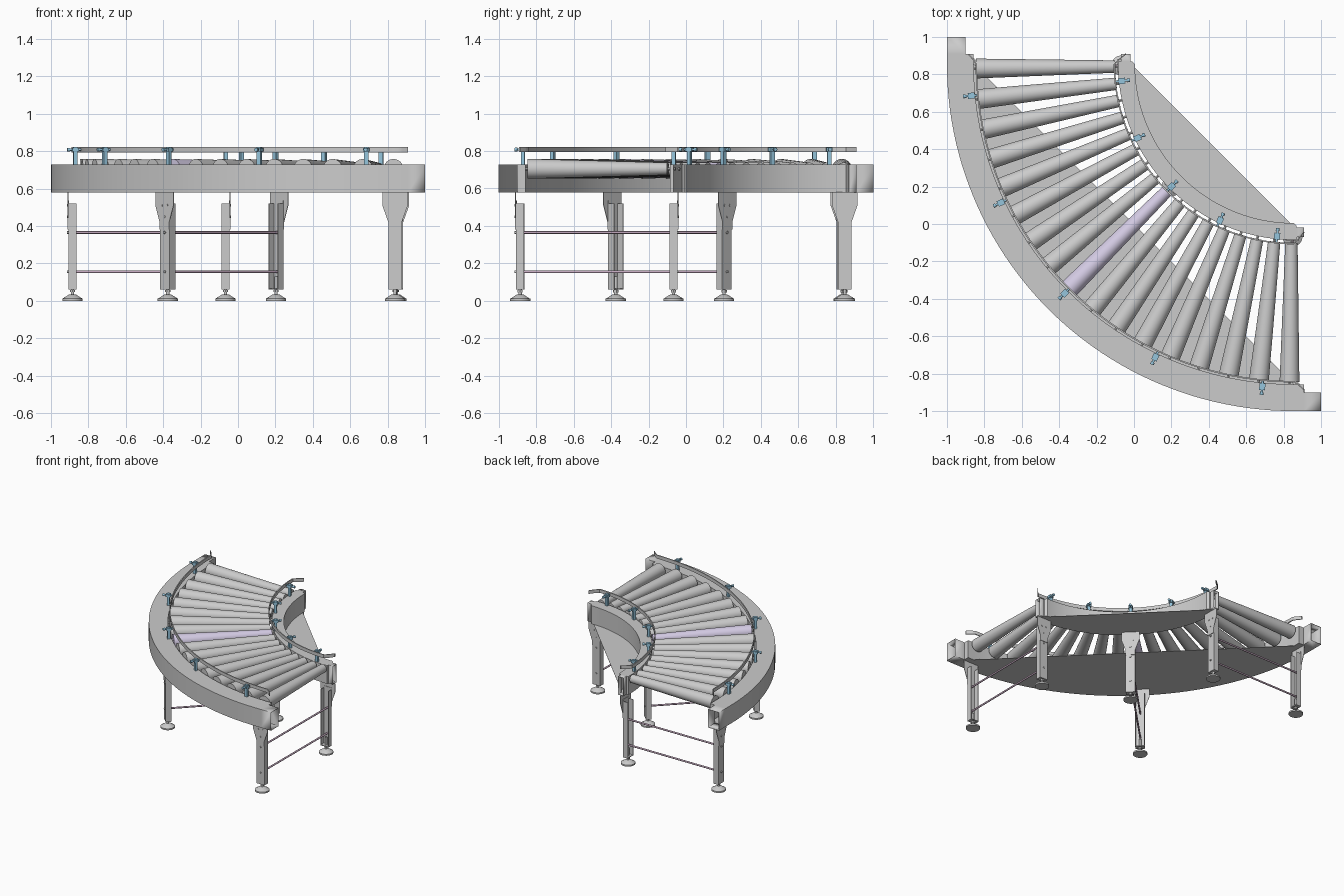
import bpy, bmesh, math
from mathutils import Matrix, Vector

if "Cube" in bpy.data.objects:
    bpy.data.objects.remove(bpy.data.objects["Cube"])

C = 0.855                      # centre of the bend (x = y = C)
Z0, Z1 = 0.578, 0.728          # frame bottom and top


def material(name, rgb):
    m = bpy.data.materials.new(name)
    m.diffuse_color = (*rgb, 1)
    m.use_nodes = True
    m.node_tree.nodes["Principled BSDF"].inputs["Base Color"].default_value = m.diffuse_color
    return m


BLUE = material("blue", (0.30, 0.56, 0.72))
PINK = material("mauve", (0.55, 0.40, 0.52))
LILAC = material("lilac", (0.66, 0.60, 0.78))


def polar(deg):
    """Local frame: x = radial outward, y = along the bend, z = up."""
    a = math.radians(deg)
    c, s = math.cos(a), math.sin(a)
    return Matrix(((-c, s, 0, C), (-s, -c, 0, C), (0, 0, 1, 0), (0, 0, 0, 1)))


def finish(bm, name, mat=None, smooth=True):
    bmesh.ops.recalc_face_normals(bm, faces=bm.faces)
    me = bpy.data.meshes.new(name)
    bm.to_mesh(me)
    bm.free()
    ob = bpy.data.objects.new(name, me)
    bpy.context.collection.objects.link(ob)
    if mat:
        me.materials.append(mat)
    if smooth:
        bpy.ops.object.select_all(action='DESELECT')
        ob.select_set(True)
        bpy.context.view_layer.objects.active = ob
        bpy.ops.object.shade_smooth_by_angle(angle=math.radians(35))
    return ob


def box(bm, M, lo, hi):
    lo, hi = Vector(lo), Vector(hi)
    S = Matrix.Diagonal((*(hi - lo), 1))
    bmesh.ops.create_cube(bm, size=1, matrix=M @ Matrix.Translation((lo + hi) / 2) @ S)


def cone(bm, M, p, q, r1, r2, seg=24):
    """Round bar from p (radius r1) to q (radius r2)."""
    p, q = Vector(p), Vector(q)
    d = q - p
    T = Matrix.Translation((p + q) / 2) @ d.to_track_quat('Z', 'Y').to_matrix().to_4x4()
    bmesh.ops.create_cone(bm, cap_ends=True, segments=seg, radius1=r1, radius2=r2,
                          depth=d.length, matrix=M @ T)


def prism(bm, M, outline, x0, x1):
    """Extrude a (tangent, z) outline between two radii."""
    f = bm.faces.new([bm.verts.new(M @ Vector((x0, t, z))) for t, z in outline])
    r = bmesh.ops.extrude_face_region(bm, geom=[f])
    vs = [g for g in r['geom'] if isinstance(g, bmesh.types.BMVert)]
    bmesh.ops.translate(bm, verts=vs, vec=M.to_3x3() @ Vector((x1 - x0, 0, 0)))


def sweep(name, ends, ra, rb, z0, z1, caps, thick=0, seg=48):
    """Sweep a rectangle round the bend; ends = (extension, ra, rb) of the straight tips."""
    stations = [(0, -e, a, b) for e, a, b in ends]
    stations += [(90 * i / seg, 0, ra, rb) for i in range(seg + 1)]
    stations += [(90, e, a, b) for e, a, b in reversed(ends)]
    bm = bmesh.new()
    rings = []
    for deg, e, a, b in stations:
        M = polar(deg)
        rings.append([bm.verts.new(M @ Vector((r, e, z)))
                      for r, z in ((a, z0), (b, z0), (b, z1), (a, z1))])
    for p, q in zip(rings, rings[1:]):
        for i in range(4):
            j = (i + 1) % 4
            bm.faces.new((p[i], p[j], q[j], q[i]))
    if caps:
        bm.faces.new(rings[0])
        bm.faces.new(rings[-1])
    ob = finish(bm, name)
    if thick:
        mod = ob.modifiers.new("sheet", 'SOLIDIFY')
        mod.thickness = thick
        mod.offset = -1
    return ob


# Curved side frames: hollow sheet-metal channels with stepped ends
sweep("outer_frame", [(0.145, 1.755, 1.855), (0.055, 1.755, 1.855), (0.055, 1.712, 1.855)],
      1.712, 1.855, Z0, Z1, False, 0.004)
sweep("inner_frame", [(0.055, 0.875, 0.925), (0.015, 0.875, 0.925), (0.015, 0.865, 0.94)],
      0.85, 0.94, Z0, Z1, False, 0.004)


# Flat bottom plates reaching from the arc to a straight chord
def segment_plate(name, r_arc, r_chord):
    bm = bmesh.new()
    pts = [polar(90 * i / 48) @ Vector((r_arc, 0, Z0)) for i in range(49)]
    pts = [polar(0) @ Vector((r_chord, 0, Z0))] + pts + [polar(90) @ Vector((r_chord, 0, Z0))]
    prism_face = bm.faces.new([bm.verts.new(p) for p in pts])
    r = bmesh.ops.extrude_face_region(bm, geom=[prism_face])
    vs = [g for g in r['geom'] if isinstance(g, bmesh.types.BMVert)]
    bmesh.ops.translate(bm, verts=vs, vec=(0, 0, 0.003))
    finish(bm, name, smooth=False)


segment_plate("outer_bottom_plate", 1.853, 1.712)
segment_plate("inner_bottom_plate", 0.938, 0.87)

# Tapered rollers with axles
for i in range(17):
    M = polar(0.8 + i * (90 - 1.6) / 16)
    bm = bmesh.new()
    cone(bm, M, (0.955, 0, 0.705), (1.70, 0, 0.705), 0.033, 0.053, 32)
    finish(bm, f"roller_{i + 1}", LILAC if i == 8 else None)
    bm = bmesh.new()
    cone(bm, M, (0.93, 0, 0.705), (1.72, 0, 0.705), 0.008, 0.008, 6)
    finish(bm, f"roller_axle_{i + 1}", smooth=False)

# Guide rails with flared tips
sweep("outer_guide_rail", [(0.055, 1.738, 1.746), (0.025, 1.712, 1.720)],
      1.694, 1.702, 0.794, 0.822, True)
sweep("inner_guide_rail", [(0.055, 0.892, 0.900), (0.03, 0.925, 0.933)],
      0.956, 0.964, 0.794, 0.822, True)

# Blue rail posts with clamp rods
for side, r, s in (("outer", 1.733, 1), ("inner", 0.925, -1)):
    for k, deg in enumerate((5.6, 25.3, 45, 64.7, 84.4)):
        M = polar(deg)
        bm = bmesh.new()
        box(bm, M, (r - 0.010, -0.012, Z1), (r + 0.010, 0.012, 0.822))
        box(bm, M, (r - 0.018, -0.016, 0.798), (r + 0.018, 0.016, 0.818))
        cone(bm, M, (r - s * 0.035, 0, 0.808), (r + s * 0.042, 0, 0.808), 0.006, 0.006, 12)
        cone(bm, M, (r + s * 0.030, 0, 0.808), (r + s * 0.044, 0, 0.808), 0.010, 0.010, 12)
        finish(bm, f"{side}_rail_post_{k + 1}", BLUE)

# Legs: folded channel, flared bracket, levelling foot
BRACKET = [(-0.036, 0.38), (0.036, 0.38), (0.036, 0.42), (0.068, 0.51), (0.068, Z0),
           (-0.068, Z0), (-0.068, 0.51), (-0.036, 0.42)]
for k, deg in enumerate((0.5, 45, 89.5)):
    M = polar(deg)
    for side, web, s in (("outer", 1.762, -1), ("inner", 0.900, 1)):
        tip = web + s * 0.044
        bm = bmesh.new()
        box(bm, M, (min(web, web + s * 0.004), -0.036, 0.06),
            (max(web, web + s * 0.004), 0.036, 0.535))
        for t in (-0.036, 0.032):
            a, b = sorted((web, tip))
            box(bm, M, (a, t, 0.06), (b, t + 0.004, 0.52))
        box(bm, M, (min(web, tip), -0.036, 0.06), (max(web, tip), 0.036, 0.066))
        finish(bm, f"{side}_leg_{k + 1}", smooth=False)

        bm = bmesh.new()
        prism(bm, M, BRACKET, web, web - s * 0.004)
        for t, z in ((-0.02, 0.51), (0.02, 0.51), (0, 0.45), (0, 0.365), (0, 0.155)):
            cone(bm, M, (web, t, z), (web - s * 0.007, t, z), 0.007, 0.007, 12)
        finish(bm, f"{side}_leg_bracket_{k + 1}")

        bm = bmesh.new()
        m = web + s * 0.022
        cone(bm, M, (m, 0, 0), (m, 0, 0.012), 0.054, 0.054, 32)
        cone(bm, M, (m, 0, 0.012), (m, 0, 0.034), 0.052, 0.018, 32)
        cone(bm, M, (m, 0, 0.03), (m, 0, 0.13), 0.009, 0.009, 16)
        cone(bm, M, (m, 0, 0.046), (m, 0, 0.058), 0.015, 0.015, 6)
        finish(bm, f"{side}_foot_{k + 1}")

    # Tie rods between each pair of legs
    bm = bmesh.new()
    for z in (0.365, 0.155):
        cone(bm, M, (0.902, 0, z), (1.76, 0, z), 0.007, 0.007, 16)
    finish(bm, f"tie_rods_{k + 1}", PINK)
